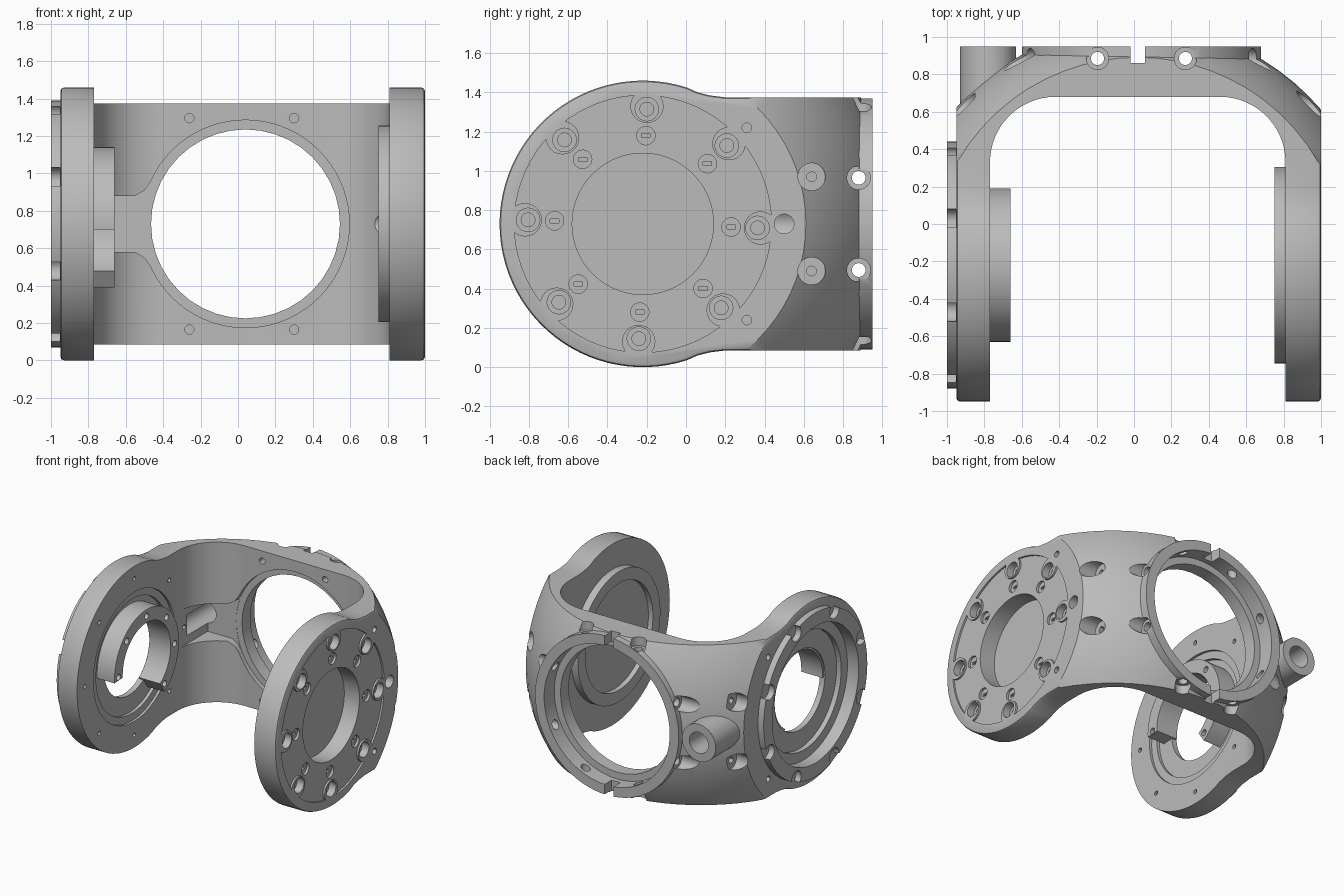
import bpy, bmesh
from math import sin, cos, radians, pi
from mathutils import Matrix, Vector

if "Cube" in bpy.data.objects:
    bpy.data.objects.remove(bpy.data.objects["Cube"])

CY, CZ, R = -0.22, 0.73, 0.73      # pivot axis and disc radius
HX = 0.04                          # centre of the rear opening
HALF = 0.645                       # half height of the yoke
AXES = {"X": Vector((1, 0, 0)), "Y": Vector((0, 1, 0)), "Z": Vector((0, 0, 1))}

metal = bpy.data.materials.new("grey_metal")
metal.use_nodes = True
GREY = (0.5, 0.5, 0.5, 1)
metal.diffuse_color = GREY
metal.node_tree.nodes["Principled BSDF"].inputs["Base Color"].default_value = GREY


def cyl(bm, axis, center, r, a, b, seg=24):
    """Cylinder from a to b along an axis; center gives the other coordinates."""
    c = Vector(center)
    d = AXES[axis]
    c += d * ((a + b) / 2 - c.dot(d))
    m = Matrix.Translation(c) @ d.to_track_quat("Z", "Y").to_matrix().to_4x4()
    bmesh.ops.create_cone(bm, cap_ends=True, segments=seg, radius1=r, radius2=r,
                          depth=abs(b - a), matrix=m)


def disc(bm, r, a, b, seg=72):
    cyl(bm, "X", (0, CY, CZ), r, a, b, seg)


def box(bm, lo, hi):
    lo, hi = Vector(lo), Vector(hi)
    m = Matrix.Translation((lo + hi) / 2) @ Matrix.Diagonal((*(hi - lo), 1))
    bmesh.ops.create_cube(bm, size=1, matrix=m)


def prism(bm, pts, vec):
    face = bm.faces.new([bm.verts.new(p) for p in pts])
    new = bmesh.ops.extrude_face_region(bm, geom=[face], use_keep_orig=True)["geom"]
    bmesh.ops.translate(bm, vec=vec, verts=[v for v in new if isinstance(v, bmesh.types.BMVert)])
    bmesh.ops.recalc_face_normals(bm, faces=bm.faces)


def make(name, bm):
    mesh = bpy.data.meshes.new(name)
    bm.to_mesh(mesh)
    bm.free()
    ob = bpy.data.objects.new(name, mesh)
    bpy.context.collection.objects.link(ob)
    return ob


def combine(target, build, op="DIFFERENCE"):
    """Boolean with a cutter object, or with a function that fills a bmesh."""
    tool = build
    if callable(build):
        bm = bmesh.new()
        build(bm)
        tool = make("cutter", bm)
    tool.hide_render = True
    mod = target.modifiers.new("cut", "BOOLEAN")
    mod.operation, mod.object = op, tool
    before = len(target.data.vertices), len(target.data.polygons)
    # The fast solver leaves the mesh unchanged when it cannot work
    for solver in ("MANIFOLD", "EXACT"):
        mod.solver = solver
        graph = bpy.context.evaluated_depsgraph_get()
        mesh = bpy.data.meshes.new_from_object(target.evaluated_get(graph))
        if len(mesh.polygons) and (len(mesh.vertices), len(mesh.polygons)) != before:
            break
    target.modifiers.clear()
    target.data = mesh
    bpy.data.objects.remove(tool)


def finish(ob):
    ob.data.materials.clear()
    ob.data.materials.append(metal)
    for p in ob.data.polygons:
        p.material_index = 0
    bpy.ops.object.select_all(action="DESELECT")
    ob.select_set(True)
    bpy.context.view_layer.objects.active = ob
    bpy.ops.object.shade_smooth_by_angle(angle=radians(30))


def around(radius, offset=-2, n=8):
    """Points on a bolt circle about the pivot axis."""
    for i in range(n):
        t = radians(offset + 360 / n * i)
        yield (0, CY + radius * cos(t), CZ + radius * sin(t))


# Side outline: round disc blending into the straight yoke
arc = [(CY + R * cos(radians(t)), CZ + R * sin(radians(t))) for t in range(72, 289, 4)]
blend = [(0.06, 0.67), (0.12, 0.655), (0.2, HALF), (0.97, HALF)]
outline = [(y, CZ + h) for y, h in reversed(blend)] + arc + [(y, CZ - h) for y, h in blend]
bm = bmesh.new()
prism(bm, [(-0.95, y, z) for y, z in outline], (1.95, 0, 0))
caps = [e for e in bm.edges if abs(e.verts[0].co.x - e.verts[1].co.x) < 1e-4]
bmesh.ops.bevel(bm, geom=caps, offset=0.02, segments=2, profile=0.5, affect="EDGES")
yoke = make("yoke", bm)


# Domed back
def dome(bm):
    m = Matrix.Translation((0.02, CY, CZ)) @ Matrix.Rotation(pi / 2, 4, "Y")
    bmesh.ops.create_uvsphere(bm, u_segments=72, v_segments=40, radius=1.285, matrix=m)


combine(yoke, dome, "INTERSECT")

# Rear ring and cable boss
combine(yoke, lambda b: cyl(b, "Y", (HX, 0, CZ), 0.64, 0.7, 0.98, 72), "UNION")
combine(yoke, lambda b: cyl(b, "Y", (-0.78, 0, CZ), 0.15, 0.55, 0.99, 40), "UNION")


# Inner space between the arms
def inner(bm):
    corner = [radians(t) for t in range(0, 91, 6)]
    pts = [(0.46 + 0.35 * cos(t), 0.33 + 0.35 * sin(t)) for t in corner]
    pts += [(-0.42 - 0.35 * cos(t), 0.33 + 0.35 * sin(t)) for t in reversed(corner)]
    pts += [(-0.77, -1.2), (0.81, -1.2)]
    prism(bm, [(x, y, -0.2) for x, y in pts], (0, 0, 2))


combine(yoke, inner)
combine(yoke, lambda b: box(b, (-2, 0.95, -1), (2, 1.5, 3)))

# Outer rim of the right arm, inner boss of the left arm
combine(yoke, lambda b: disc(b, 0.66, -1.0, -0.9), "UNION")
combine(yoke, lambda b: disc(b, 0.525, 0.75, 0.88), "UNION")


# Rear opening with a flange, and the cable channel beside it
def counterbores(bm):
    cyl(bm, "Y", (HX, 0, CZ), 0.56, 0.82, 1.1, 72)
    cyl(bm, "Y", (HX, 0, CZ), 0.555, 0.5, 0.715, 72)


def channel(bm):
    pts = [(-0.768, 0.15), (-0.55, 0.15), (-0.5, 0.18), (-0.45, 0.25), (-0.3, 0.3)]
    loop = pts + [(x, -h) for x, h in reversed(pts)]
    prism(bm, [(x, 0.3, CZ + h) for x, h in loop], (0, 0.413, 0))


combine(yoke, lambda b: cyl(b, "Y", (HX, 0, CZ), 0.505, 0.5, 1.1, 40))
combine(yoke, counterbores)
combine(yoke, channel)
combine(yoke, lambda b: cyl(b, "Y", (-0.78, 0, CZ), 0.085, 0.45, 1.1))
combine(yoke, lambda b: box(b, (-0.02, 0.86, -0.5), (0.06, 1.2, 2)))


# Clamp holes through the ring, with counterbores
def upright_holes(bm):
    for s in (-1, 1):
        cyl(bm, "Z", (HX + s * 0.235, 0.885, 0), 0.035, -0.3, 1.9)


def cross_holes(bm):
    for s in (-1, 1):
        cyl(bm, "X", (0, 0.88, CZ + s * 0.235), 0.035, -1.3, 1.3)


def ring_seats(bm):
    for s in (-1, 1):
        for t in (-1, 1):
            cyl(bm, "Z", (HX + s * 0.235, 0.885, 0), 0.06, CZ + t * 0.575, CZ + t * 1.1)
            cyl(bm, "X", (0, 0.88, CZ + s * 0.235), 0.06, HX + t * 0.575, HX + t * 1.2)


# Bolt holes in the arms and around the opening
def arm_holes(bm):
    for s in (-1, 1):
        for t in (-1, 1):
            cyl(bm, "X", (0, 0.64, CZ + s * 0.24), 0.07, t * 0.85, t * 1.2)
            cyl(bm, "X", (0, 0.31, CZ + s * 0.49), 0.025, t * 0.88, t * 1.2, 12)
            cyl(bm, "Y", (0.02 + t * 0.28, 0, CZ + s * 0.565), 0.025, 0.6, 0.75, 12)
    cyl(bm, "X", (0, 0.5, CZ), 0.05, 0.5, 1.2)


def arm_pilots(bm):
    for s in (-1, 1):
        for t in (-1, 1):
            cyl(bm, "X", (0, 0.64, CZ + s * 0.24), 0.025, t * 0.78, t * 1.2, 12)


for part in (upright_holes, cross_holes, ring_seats, arm_holes, arm_pilots):
    combine(yoke, part)

# Left arm: shallow panel with lugs, centre bore, screws
bm = bmesh.new()
disc(bm, 0.655, 0.985, 1.1)
panel = make("panel_cutter", bm)


def lugs(bm):
    for p in around(0.6):
        cyl(bm, "X", p, 0.085, 0.9, 1.2)


def left_bolts(bm):
    for p in around(0.585):
        cyl(bm, "X", p, 0.06, 0.94, 1.15)
    for p in around(0.45):
        cyl(bm, "X", p, 0.047, 0.965, 1.15)
    disc(bm, 0.36, 0.85, 1.15)


def left_slots(bm):
    for p in around(0.585):
        cyl(bm, "X", p, 0.035, 0.88, 1.1)
    for _, y, z in around(0.45):
        box(bm, (0.94, y - 0.022, z - 0.01), (1.1, y + 0.022, z + 0.01))


combine(panel, lugs)
for part in (panel, left_bolts, left_slots, lambda b: disc(b, 0.43, 0.7, 0.79)):
    combine(yoke, part)

# Right arm: stepped bearing seat from both sides, rim notches, small holes
for r, a, b in ((0.55, -1.1, -0.9), (0.47, -1.1, -0.86), (0.32, -1.1, -0.6),
                (0.52, -0.79, -0.7), (0.46, -0.815, -0.7)):
    combine(yoke, lambda bm: disc(bm, r, a, b))


def rim_notches(bm):
    for p in around(0.63, 22.5):
        cyl(bm, "X", p, 0.06, -1.1, -0.952)
    for p in around(0.63, 0):
        cyl(bm, "X", p, 0.018, -0.84, -0.7, 12)


combine(yoke, rim_notches)
finish(yoke)

# Open collar on the inside of the right arm
bm = bmesh.new()
sweep = [radians(t) for t in range(-56, 187, 3)]
loop = [(0.41, t) for t in sweep] + [(0.305, t) for t in reversed(sweep)]
prism(bm, [(-0.85, CY + r * cos(t), CZ + r * sin(t)) for r, t in loop], (0.19, 0, 0))
collar = make("collar", bm)


def collar_holes(bm):
    for t in (-50, 0, 45, 90, 135, 180):
        a = radians(t)
        cyl(bm, "X", (0, CY + 0.357 * cos(a), CZ + 0.357 * sin(a)), 0.025, -0.75, -0.6, 16)


combine(collar, collar_holes)
finish(collar)
